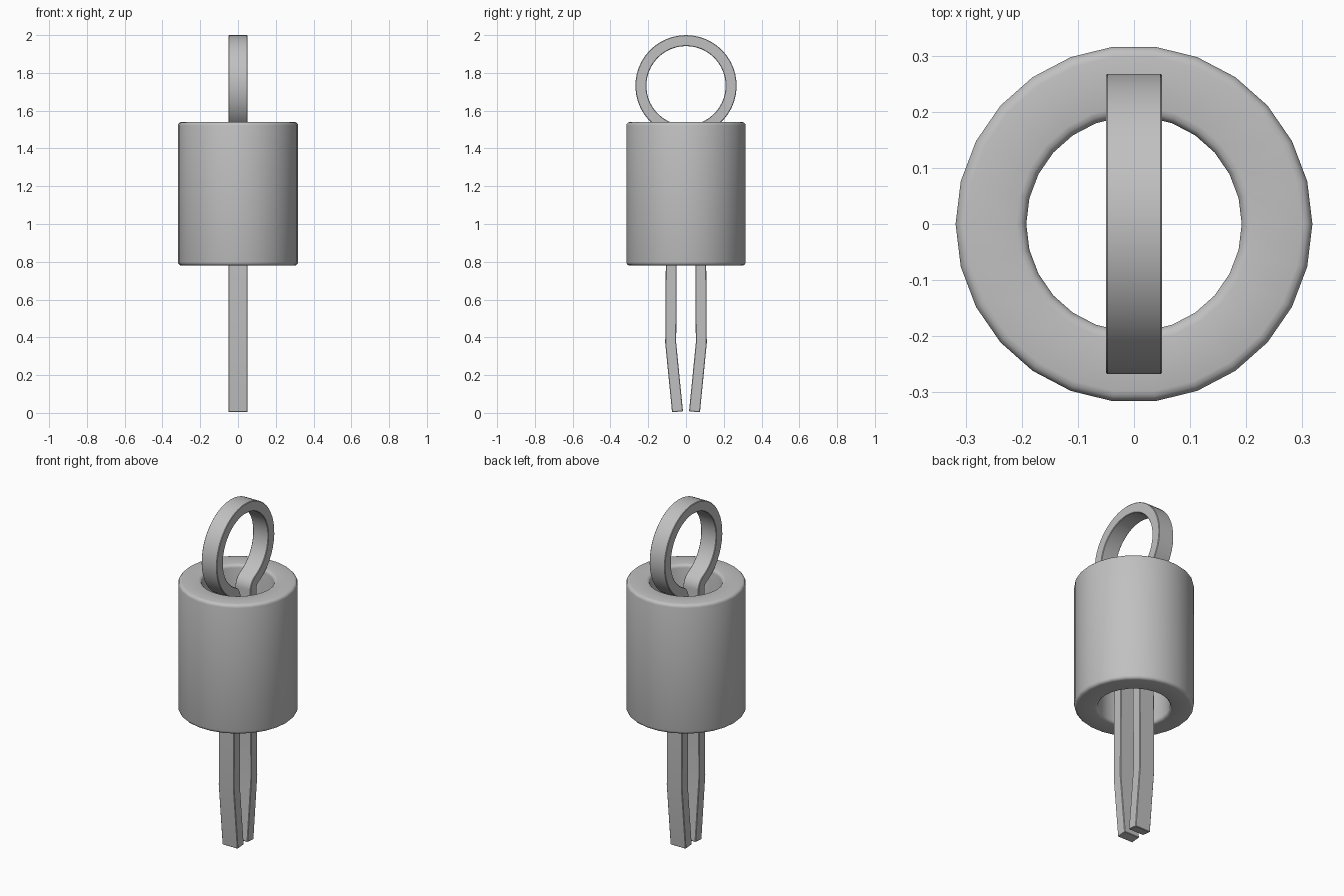
import bpy, bmesh, math
from mathutils import Vector

cube = bpy.data.objects.get("Cube")
if cube:
    bpy.data.objects.remove(cube, do_unlink=True)

GREY = (0.53, 0.53, 0.53, 1)
steel = bpy.data.materials.new("grey_steel")
steel.diffuse_color = GREY
steel.use_nodes = True
steel.node_tree.nodes["Principled BSDF"].inputs["Base Color"].default_value = GREY


def sweep(name, sections, closed, bevel, segments):
    """Skin a row of four-cornered sections, closed into a loop or capped."""
    bm = bmesh.new()
    rows = [[bm.verts.new(p) for p in s] for s in sections]
    pairs = list(zip(rows, rows[1:]))
    if closed:
        pairs.append((rows[-1], rows[0]))
    else:
        bm.faces.new(rows[0])
        bm.faces.new(rows[-1])
    for a, b in pairs:
        for i in range(4):
            j = (i + 1) % 4
            bm.faces.new((a[i], a[j], b[j], b[i]))
    bmesh.ops.recalc_face_normals(bm, faces=bm.faces)
    mesh = bpy.data.meshes.new(name)
    bm.to_mesh(mesh)
    bm.free()
    mesh.materials.append(steel)
    obj = bpy.data.objects.new(name, mesh)
    bpy.context.collection.objects.link(obj)
    mod = obj.modifiers.new("soft_edges", "BEVEL")
    mod.width, mod.segments = bevel, segments
    mod.limit_method, mod.angle_limit = "ANGLE", math.radians(40)
    bpy.ops.object.select_all(action="DESELECT")
    obj.select_set(True)
    bpy.context.view_layer.objects.active = obj
    bpy.ops.object.modifier_apply(modifier=mod.name)
    bpy.ops.object.shade_smooth_by_angle(angle=math.radians(35))
    return obj


# Hollow sleeve: a rectangle turned around z
SIDES, OUTER, BORE, LOW, HIGH = 26, 0.318, 0.192, 0.78, 1.54
wall = [(BORE, LOW), (OUTER, LOW), (OUTER, HIGH), (BORE, HIGH)]
sections = []
for k in range(SIDES):
    a = math.tau * k / SIDES
    sections.append([(r * math.cos(a), r * math.sin(a), z) for r, z in wall])
sweep("sleeve", sections, True, 0.018, 3)

# Split pin: centre line of one half in (y, z), from foot to top of the loop
R, ZC = 0.239, 1.732          # loop
FILLET, LEG_Y = 0.05, 0.074   # bend between loop and leg
bend_y = LEG_Y + FILLET
bend_z = ZC - math.sqrt((R + FILLET) ** 2 - bend_y ** 2)
contact = math.atan2(bend_z - ZC, bend_y)
half = [(0.045, 0.006), (0.081, 0.37), (0.078, 0.78)]
turn = contact + math.pi      # direction from bend centre to loop centre
for k in range(7):
    a = math.pi + (turn - math.pi) * k / 6
    half.append((bend_y + FILLET * math.cos(a), bend_z + FILLET * math.sin(a)))
for k in range(1, 21):
    a = contact + (math.pi / 2 - contact) * k / 20
    half.append((R * math.cos(a), ZC + R * math.sin(a)))
path = [Vector(p) for p in half]
path += [Vector((-p.x, p.y)) for p in reversed(path[:-1])]

# Flat bar along the centre line, mitred at each point
THICK, WIDTH = 0.029, 0.05
sections = []
for i, p in enumerate(path):
    before = (p - path[i - 1]).normalized() if i else None
    after = (path[i + 1] - p).normalized() if i < len(path) - 1 else None
    before, after = before or after, after or before
    t = (before + after).normalized()
    n = Vector((-t.y, t.x)) * THICK / t.dot(before)
    a, b = p + n, p - n
    sections.append([(-WIDTH, a.x, a.y), (WIDTH, a.x, a.y),
                     (WIDTH, b.x, b.y), (-WIDTH, b.x, b.y)])
sweep("split_pin", sections, False, 0.003, 1)
